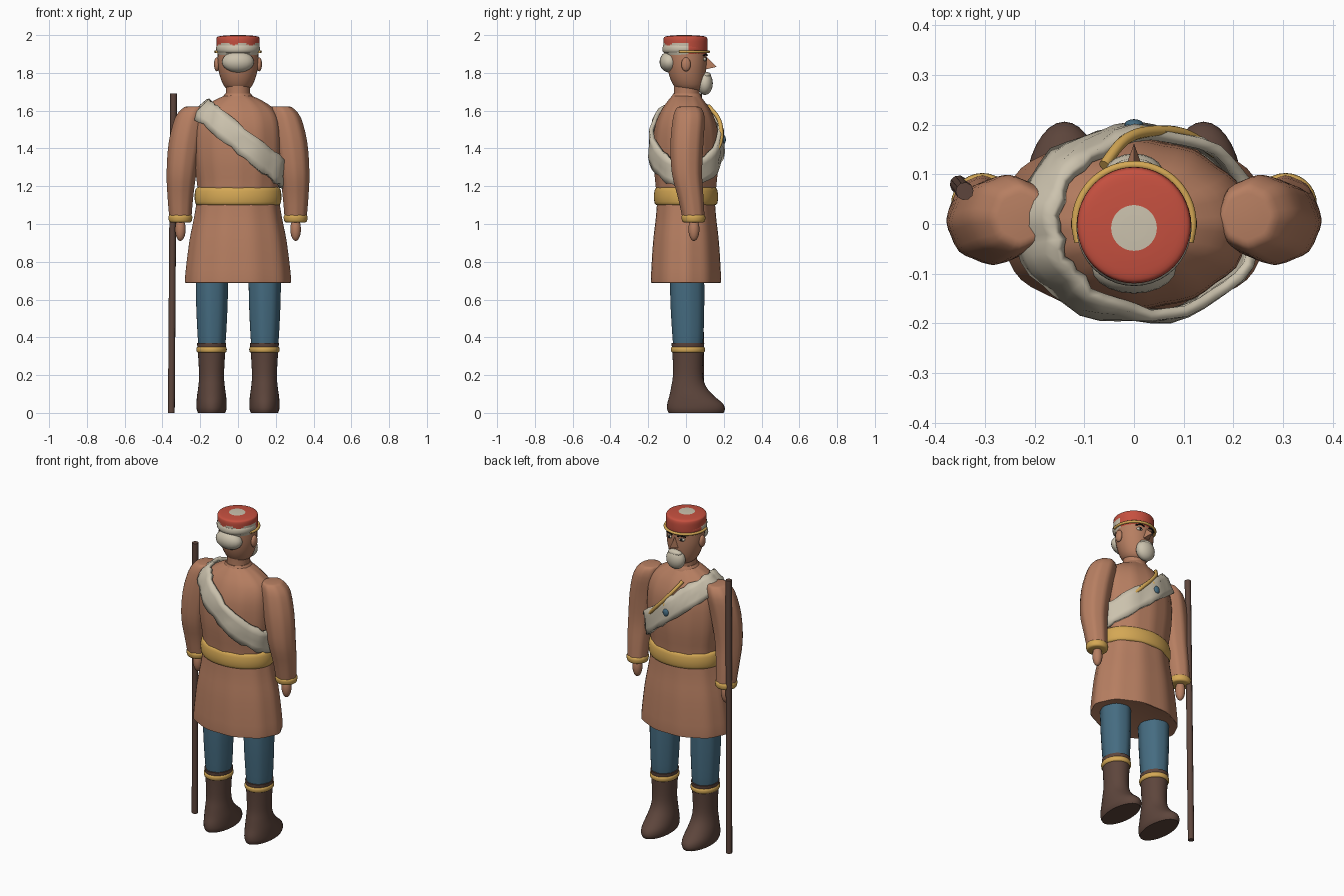
import bpy, bmesh, math, random
from mathutils import Matrix, Vector

random.seed(4)
if "Cube" in bpy.data.objects:
    bpy.data.objects.remove(bpy.data.objects["Cube"])


def material(name, r, g, b):
    m = bpy.data.materials.new(name)
    m.use_nodes = True
    m.diffuse_color = (r, g, b, 1)
    bsdf = next(n for n in m.node_tree.nodes if n.type == 'BSDF_PRINCIPLED')
    bsdf.inputs["Base Color"].default_value = (r, g, b, 1)
    bsdf.inputs["Roughness"].default_value = 0.8
    return m


tan = material("tan", 0.47, 0.21, 0.12)
cream = material("cream", 0.60, 0.54, 0.42)
red = material("red", 0.56, 0.08, 0.05)
gold = material("gold", 0.66, 0.39, 0.09)
blue = material("blue", 0.06, 0.15, 0.22)
brown = material("dark brown", 0.11, 0.06, 0.045)
black = material("black", 0.012, 0.011, 0.011)


def finish(name, bm, mats, angle=40, fix=True):
    """Turn a bmesh into a smooth shaded object."""
    if fix:
        bmesh.ops.recalc_face_normals(bm, faces=bm.faces)
    me = bpy.data.meshes.new(name)
    bm.to_mesh(me)
    bm.free()
    for m in mats:
        me.materials.append(m)
    ob = bpy.data.objects.new(name, me)
    bpy.context.collection.objects.link(ob)
    bpy.ops.object.select_all(action='DESELECT')
    ob.select_set(True)
    bpy.context.view_layer.objects.active = ob
    bpy.ops.object.shade_smooth_by_angle(angle=math.radians(angle))
    return ob


def refine(rings, steps):
    """Catmull-Rom interpolation between cross-sections."""
    out = []
    for i in range(len(rings) - 1):
        a, b, c, d = (rings[min(max(i + k, 0), len(rings) - 1)] for k in (-1, 0, 1, 2))
        for s in range(steps):
            t = s / steps
            out.append([0.5 * (2 * q + (r - p) * t + (2*p - 5*q + 4*r - u) * t*t
                               + (3*q - p - 3*r + u) * t**3) for p, q, r, u in zip(a, b, c, d)])
    return out + [list(rings[-1])]


def loft(name, rings, mats, n=28, steps=3, folds=0, depth=0.0, rule=None, angle=40):
    """Skin elliptical sections given as (x, y, z, radius x, radius y)."""
    bm = bmesh.new()
    rows = []
    for x, y, z, rx, ry in refine(rings, steps):
        row = []
        for k in range(n):
            t = math.tau * k / n
            f = 1 + depth * math.cos(folds * t)
            row.append(bm.verts.new((x + rx * f * math.cos(t), y + ry * f * math.sin(t), z)))
        rows.append(row)
    for a, b in zip(rows, rows[1:]):
        for k in range(n):
            bm.faces.new((a[k], a[(k + 1) % n], b[(k + 1) % n], b[k]))
    bm.faces.new(rows[0][::-1])
    bm.faces.new(rows[-1])
    if rule:
        for f in bm.faces:
            f.material_index = rule(f.calc_center_median())
    return finish(name, bm, mats, angle)


def ball(name, loc, size, mat, tilt=0.0):
    bm = bmesh.new()
    mtx = Matrix.Translation(loc) @ Matrix.Rotation(tilt, 4, 'Z') @ Matrix.Diagonal((*size, 1))
    bmesh.ops.create_uvsphere(bm, u_segments=20, v_segments=12, radius=1, matrix=mtx)
    return finish(name, bm, [mat], 60)


def tube(name, pts, radius, mat):
    cu = bpy.data.curves.new(name, 'CURVE')
    cu.dimensions = '3D'
    cu.bevel_depth, cu.bevel_resolution, cu.use_fill_caps = radius, 3, True
    sp = cu.splines.new('POLY')
    path = refine(pts, 5)
    sp.points.add(len(path) - 1)
    for p, co in zip(sp.points, path):
        p.co = (*co, 1)
    cu.materials.append(mat)
    ob = bpy.data.objects.new(name, cu)
    bpy.context.collection.objects.link(ob)
    return ob


# Coat: torso and flared skirt
TORSO = [(1.1, .212, .153), (1.2, .212, .158), (1.35, .232, .172), (1.5, .232, .165),
         (1.59, .205, .135), (1.645, .14, .10), (1.68, .07, .072)]
loft("coat_torso", [(0, 0, *r) for r in TORSO], [tan], 48, 3, 12, .015)
loft("coat_skirt", [(0, 0, .69, .27, .182), (0, 0, .71, .277, .188), (0, 0, .9, .255, .177),
                    (0, 0, 1.03, .23, .162), (0, 0, 1.12, .215, .155)], [tan], 60, 3, 10, .015)
loft("belt", [(0, 0, 1.1, .212, .153), (0, 0, 1.108, .225, .165), (0, 0, 1.145, .23, .17),
              (0, 0, 1.185, .224, .164), (0, 0, 1.195, .21, .15)], [gold], 48)


# Shoulder sash following the torso
def torso_radius(z):
    for a, b in zip(TORSO, TORSO[1:]):
        if z <= b[0]:
            t = max(0, (z - a[0]) / (b[0] - a[0]))
            return a[1] + (b[1] - a[1]) * t, a[2] + (b[2] - a[2]) * t
    return TORSO[-1][1:]


def sash_point(t, height):
    lo, hi = 1.1, 1.68
    for _ in range(25):
        z = (lo + hi) / 2
        if z < height - .85 * torso_radius(z)[0] * math.cos(t):
            lo = z
        else:
            hi = z
    rx, ry = torso_radius(z)
    bump = .004 + random.uniform(0, .008) + .004 * math.sin(9 * t)
    return Vector(((rx + bump) * math.cos(t), (ry + bump) * math.sin(t), z))


bm = bmesh.new()
N, ROWS = 44, 5
rows = []
for j in range(ROWS):
    edge = .008 if j in (0, ROWS - 1) else 0
    rows.append([bm.verts.new(sash_point(math.tau * k / N, 1.375 + .155 * j / (ROWS - 1)
                                         + random.uniform(-edge, edge))) for k in range(N)])
for a, b in zip(rows, rows[1:]):
    for k in range(N):
        bm.faces.new((a[k], a[(k + 1) % N], b[(k + 1) % N], b[k]))
sash = finish("shoulder_sash", bm, [cream], 40, fix=False)
thick = sash.modifiers.new("thickness", 'SOLIDIFY')
thick.thickness, thick.offset = .022, 1

# Limbs, repeated on both sides
for s, side in ((1, "left"), (-1, "right")):
    loft(side + "_sleeve", [(s * .228, .015, 1.622, .045, .045), (s * .232, .015, 1.612, .06, .065),
                            (s * .252, .015, 1.56, .08, .082), (s * .28, .005, 1.43, .085, .085),
                            (s * .299, .005, 1.27, .077, .078), (s * .305, .025, 1.14, .066, .066),
                            (s * .305, .04, 1.03, .057, .057)], [tan], 32, 3, 8, .025)
    loft(side + "_cuff", [(s * .305, .04, 1.008, .05, .05), (s * .305, .04, 1.015, .06, .06),
                          (s * .305, .039, 1.04, .063, .063), (s * .305, .038, 1.052, .052, .052)], [gold])
    ball(side + "_hand", (s * .305, .042, .972), (.028, .029, .062), tan)
    loft(side + "_trouser", [(s * .14, .01, .35, .07, .077), (s * .14, .01, .42, .076, .083),
                             (s * .14, .007, .6, .084, .09), (s * .14, .005, .8, .086, .09)],
         [blue], 28, 3, 7, .02)
    loft(side + "_boot", [(s * .14, .053, 0, .072, .145), (s * .14, .053, .02, .079, .153),
                          (s * .14, .048, .05, .08, .147), (s * .14, .03, .09, .077, .118),
                          (s * .14, .014, .14, .07, .092), (s * .14, .01, .2, .066, .079),
                          (s * .14, .01, .3, .071, .081), (s * .14, .01, .37, .077, .087)],
         [brown], 32)
    loft(side + "_boot_trim", [(s * .14, .01, .318, .07, .08), (s * .14, .01, .325, .079, .089),
                               (s * .14, .01, .343, .08, .09), (s * .14, .01, .352, .072, .082)], [gold])

    # Facial features
    ball(side + "_ear", (s * .112, 0, 1.845), (.015, .025, .037), tan)
    ball(side + "_eye_white", (s * .042, .099, 1.873), (.018, .01, .010), cream, -s * .38)
    ball(side + "_pupil", (s * .042, .106, 1.873), (.009, .006, .009), black, -s * .38)
    tube(side + "_eyebrow", [(s * .018, .112, 1.893), (s * .042, .108, 1.899), (s * .066, .094, 1.892)],
         .004, black)

# Neck, collar and head
loft("neck", [(0, .003, 1.64, .07, .07), (0, .004, 1.7, .064, .067), (0, .006, 1.78, .068, .072)], [tan])
loft("collar", [(0, .003, 1.65, .09, .088), (0, .003, 1.672, .08, .08), (0, .003, 1.69, .068, .071)], [tan])
loft("head", [(0, .02, 1.7, .035, .045), (0, .015, 1.725, .07, .075), (0, .008, 1.78, .095, .095),
              (0, .004, 1.85, .108, .105), (0, 0, 1.93, .106, .108)], [tan], 32)

# Wedge nose
bm = bmesh.new()
tip, top = bm.verts.new((0, .162, 1.832)), bm.verts.new((0, .105, 1.888))
a, b = bm.verts.new((-.026, .09, 1.815)), bm.verts.new((.026, .09, 1.815))
for f in ((tip, top, a), (tip, b, top), (tip, a, b), (a, top, b)):
    bm.faces.new(f)
finish("nose", bm, [tan], 20)

# Beard and hair
ball("beard", (0, .1, 1.745), (.06, .042, .062), cream)
ball("moustache", (0, .108, 1.787), (.045, .024, .018), cream)
ball("back_hair", (0, -.088, 1.858), (.085, .052, .056), cream)


# Round cap with ragged cream lining at the back and a cream crown spot
def cap_rule(c):
    if c.z > 1.99 and math.hypot(c.x, c.y + .008) < .045:
        return 1
    ragged = 1.952 + .008 * math.sin(70 * c.x)
    return 1 if c.y < .01 and c.z < ragged else 0


loft("cap", [(0, -.002, 1.895, .106, .108), (0, -.002, 1.915, .112, .115), (0, -.002, 1.95, .114, .117),
             (0, -.003, 1.98, .114, .116), (0, -.004, 1.992, .106, .107), (0, -.006, 1.997, .075, .075),
             (0, -.008, 1.999, .046, .046), (0, -.008, 2.0, .025, .025)], [red, cream], 48, 4, rule=cap_rule)
tube("cap_band", [(.118 * math.cos(t), .119 * math.sin(t), 1.912)
                  for t in [math.pi * (-.1 + 1.2 * k / 12) for k in range(13)]], .008, gold)
loft("cap_lining", [(0, -.006, 1.905, .104, .108), (0, -.006, 1.915, .114, .118), (0, -.006, 1.935, .116, .118),
                    (0, -.006, 1.945, .112, .114)], [cream, red], 40, 2, rule=lambda c: 0 if c.y < .02 else 1)

# Chest cord and medal
tube("chest_cord", [(-.06, .118, 1.625), (-.02, .168, 1.565), (.03, .186, 1.505),
                    (.1, .182, 1.43), (.165, .142, 1.355)], .011, gold)
ball("medal_tab", (.012, .185, 1.475), (.014, .014, .03), gold)
ball("medal", (0, .2, 1.447), (.019, .011, .023), blue)

# Walking staff held at the side
tube("staff", [(-.353, .08, 0), (-.341, .066, 1.69)], .018, brown)
